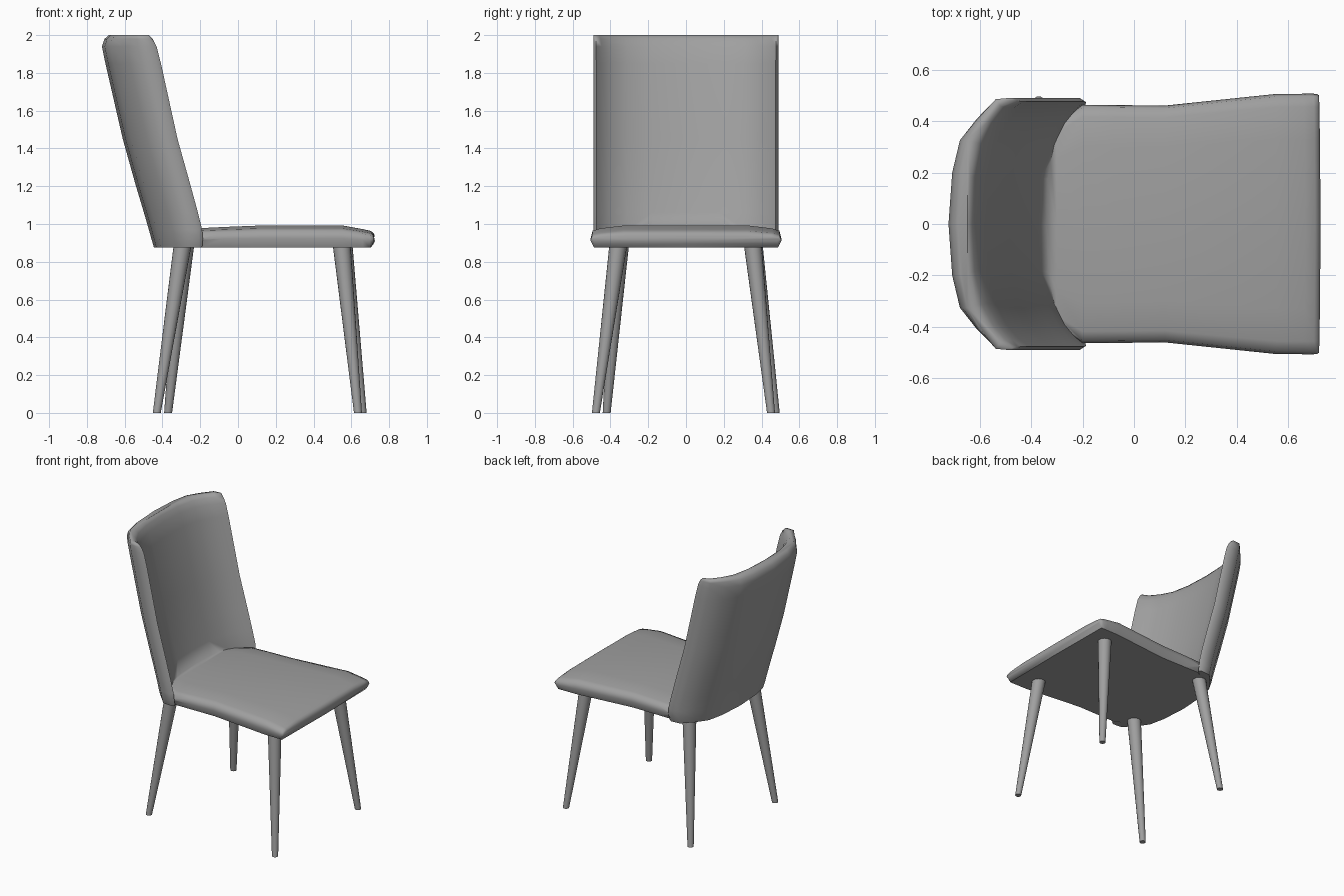
import bpy, bmesh, math

if "Cube" in bpy.data.objects:
    bpy.data.objects.remove(bpy.data.objects["Cube"])

grey = bpy.data.materials.new("dark_grey")
grey.diffuse_color = (.35, .35, .35, 1)
grey.use_nodes = True
grey.node_tree.nodes["Principled BSDF"].inputs["Base Color"].default_value = grey.diffuse_color


def smooth(ob, angle):
    bpy.ops.object.select_all(action='DESELECT')
    ob.select_set(True)
    bpy.context.view_layer.objects.active = ob
    bpy.ops.object.shade_smooth_by_angle(angle=math.radians(angle))


def loft(name, rings):
    """Skin closed rings of points and cap both ends."""
    bm = bmesh.new()
    vs = [[bm.verts.new(p) for p in r] for r in rings]
    n = len(rings[0])
    for a, b in zip(vs, vs[1:]):
        for i in range(n):
            j = (i + 1) % n
            bm.faces.new((a[i], a[j], b[j], b[i]))
    bm.faces.new(vs[0])
    bm.faces.new(vs[-1])
    bmesh.ops.recalc_face_normals(bm, faces=bm.faces)
    me = bpy.data.meshes.new(name)
    bm.to_mesh(me)
    bm.free()
    me.materials.append(grey)
    ob = bpy.data.objects.new(name, me)
    bpy.context.collection.objects.link(ob)
    return ob


# Backrest: wrapped shell section (u from back 0 to front 1, y), half side
outer = [(0, 0), (.05, .2), (.15, .325), (.38, .41), (.65, .485), (.92, .49)]
inner = [(.43, 0), (.46, .18), (.56, .31), (.7, .39), (.86, .445), (1, .475)]


def shell_ring(z, xb, xf, k, s=1, foot=0):
    """k pinches the wall for the rim, s narrows it, foot swells the inner base."""
    o, i = [], []
    for (ou, oy), (iu, iy) in zip(outer, inner):
        iu += foot * (1 - iy / .475)
        m = (ou + iu) / 2
        o.append((ou + (m - ou) * k, oy * s))
        i.append((iu + (m - iu) * k, (iy + (oy - iy) * k / 2) * s))
    half = o + i[::-1]
    full = half + [(u, -y) for u, y in i[1:]] + [(u, -y) for u, y in o[:0:-1]]
    return [(xb + (xf - xb) * u, y, z) for u, y in full]


# height, rear x, front x, pinch, width scale, foot swell
levels = [(.875, -.445, -.19, 0, .965, .04), (.92, -.458, -.186, 0, .995, .04),
          (.97, -.472, -.19, 0, 1, .04), (1.06, -.498, -.212, 0, 1, .01),
          (1.2, -.54, -.25, 0), (1.45, -.61, -.32, 0), (1.85, -.702, -.408, 0),
          (1.94, -.727, -.43, .1), (1.98, -.728, -.448, .35), (2.0, -.72, -.465, .65)]
back = loft("backrest", [shell_ring(*l) for l in levels])


# Seat: padded sections along x (x, half width, bottom z, top z)
def seat_ring(x, w, zb, zt):
    h = zt - zb
    half = [(w - .02, zb), (w, zb + .42 * h), (w - .01, zb + .76 * h),
            (w * .9, zb + .87 * h), (w * .65, zt)]
    bow = lambda y: x + .008 * (1 - (y / w) ** 2) * max(0, x)
    pts = half + [(0, zt)] + [(-y, z) for y, z in half[::-1]] + [(0, zb)]
    return [(bow(y), y, z) for y, z in pts]


stations = [(-.4, .29, .875, .97), (-.3, .395, .875, .973), (-.2, .463, .875, .978),
            (-.08, .462, .875, .984), (.12, .46, .875, .992), (.55, .505, .875, .992),
            (.66, .506, .875, .972), (.698, .506, .875, .963),
            (.712, .504, .895, .952), (.719, .5, .91, .935)]
seat = loft("seat_and_backrest", [seat_ring(*s) for s in stations])

# Fuse seat and backrest into one upholstered shell with a crisp flat underside
mod = seat.modifiers.new("fuse", 'BOOLEAN')
mod.operation = 'UNION'
mod.solver = 'EXACT'
mod.object = back
bpy.context.view_layer.objects.active = seat
bpy.ops.object.modifier_apply(modifier=mod.name)
bpy.data.objects.remove(back)
smooth(seat, 89)
bm = bmesh.new()
bm.from_mesh(seat.data)
for e in bm.edges:
    if sum(f.normal.z < -.99 for f in e.link_faces) == 1:
        e.smooth = False
bm.to_mesh(seat.data)
bm.free()

# Tapered splayed legs: one leg turned a quarter at each corner
legs = {"front_leg_left": ((.56, .355), (.66, .45)),
        "front_leg_right": ((.55, -.36), (.635, -.477)),
        "back_leg_left": ((-.28, .36), (-.37, .475)),
        "back_leg_right": ((-.295, -.35), (-.43, -.42))}
for name, (top, foot) in legs.items():
    rings = []
    for (x, y), z, r in ((foot, 0, .021), (top, .878, .047)):
        rings.append([(x + r * math.cos(t * math.pi / 8),
                       y + r * math.sin(t * math.pi / 8), z) for t in range(16)])
    smooth(loft(name, rings), 45)
